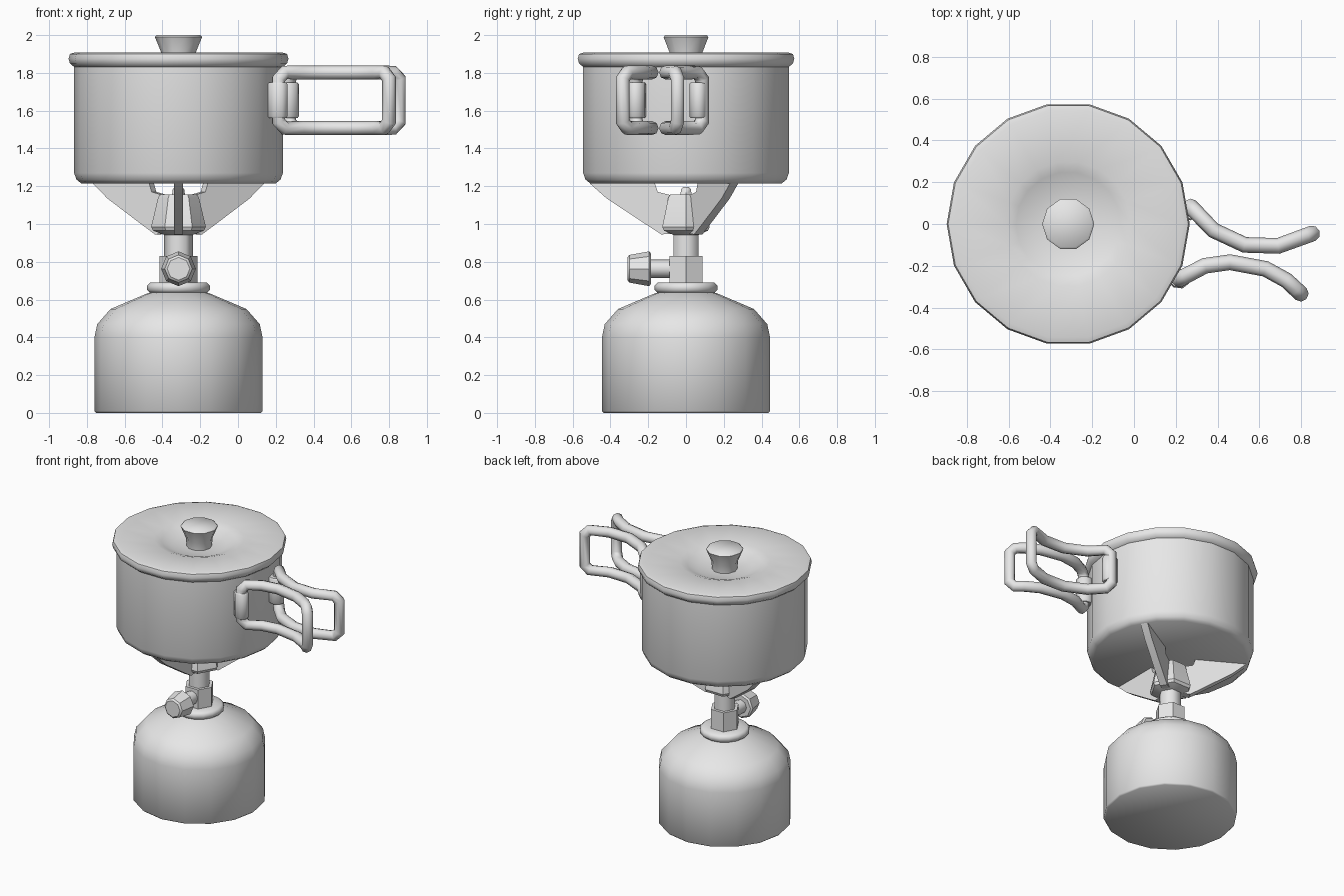
import bpy, bmesh, math
from mathutils import Vector, Matrix

if "Cube" in bpy.data.objects:
    bpy.data.objects.remove(bpy.data.objects["Cube"])

CX = -0.315  # x of the common vertical axis
metal = bpy.data.materials.new("grey metal")
metal.diffuse_color = (0.8, 0.8, 0.8, 1)
metal.use_nodes = True
metal.node_tree.nodes["Principled BSDF"].inputs["Base Color"].default_value = metal.diffuse_color


def finish(obj, angle):
    obj.data.materials.append(metal)
    bpy.ops.object.select_all(action='DESELECT')
    obj.select_set(True)
    bpy.context.view_layer.objects.active = obj
    bpy.ops.object.shade_smooth_by_angle(angle=math.radians(angle))
    return obj


def from_bmesh(name, bm, angle):
    bmesh.ops.recalc_face_normals(bm, faces=bm.faces)
    mesh = bpy.data.meshes.new(name)
    bm.to_mesh(mesh)
    bm.free()
    obj = bpy.data.objects.new(name, mesh)
    bpy.context.collection.objects.link(obj)
    return finish(obj, angle)


def lathe(name, profile, sides, matrix=None, angle=50):
    """Turn (radius, height) points around z, capping both ends."""
    bm = bmesh.new()
    rings = []
    for r, z in profile:
        rings.append([bm.verts.new((r * math.cos(2 * math.pi * i / sides),
                                    r * math.sin(2 * math.pi * i / sides), z))
                      for i in range(sides)])
    for a, b in zip(rings, rings[1:]):
        for i in range(sides):
            j = (i + 1) % sides
            bm.faces.new((a[i], a[j], b[j], b[i]))
    bm.faces.new(rings[0])
    bm.faces.new(rings[-1])
    bm.transform(matrix or Matrix.Translation((CX, 0, 0)))
    return from_bmesh(name, bm, angle)


# Gas canister with rounded shoulder
lathe("canister", [(0.435, 0), (0.445, 0.01), (0.445, 0.40), (0.43, 0.47),
                   (0.36, 0.55), (0.16, 0.635), (0.10, 0.645)], 16)
lathe("collar_ring", [(0.08, 0.635), (0.15, 0.635), (0.166, 0.65),
                      (0.166, 0.675), (0.15, 0.69), (0.08, 0.69)], 16)

# Valve, stem and burner head
lathe("valve_body", [(0.1, 0.66), (0.1, 0.83)], 6, angle=30)
lathe("stem", [(0.077, 0.82), (0.077, 0.98)], 6, angle=70)
lathe("burner_head", [(0.07, 0.94), (0.135, 0.965), (0.145, 0.985),
                      (0.108, 1.14), (0.095, 1.157)], 6, angle=30)
lathe("burner_nozzle", [(0.035, 1.15), (0.03, 1.185), (0.015, 1.197)], 6)

# Fuel control knob pointing to the front
to_front = Matrix.Translation((CX, 0, 0.763)) @ Matrix.Rotation(math.pi / 2, 4, 'X')
lathe("control_shaft", [(0.048, 0.05), (0.048, 0.2)], 8, to_front)
lathe("control_knob", [(0.08, 0.185), (0.092, 0.195), (0.073, 0.30), (0.06, 0.31)],
      8, to_front, 35)

# Three flat pot supports
LEG = [(0.51, 1.215), (0.165, 1.215), (0.15, 1.17), (0.07, 1.15), (0.05, 0.95),
       (0.13, 0.945), (0.20, 0.99), (0.42, 1.135)]
for k in range(3):
    bm = bmesh.new()
    front = [bm.verts.new((r, -0.025, z)) for r, z in LEG]
    back = [bm.verts.new((r, 0.025, z)) for r, z in LEG]
    bm.faces.new(front)
    bm.faces.new(back)
    for i in range(len(LEG)):
        j = (i + 1) % len(LEG)
        bm.faces.new((front[i], front[j], back[j], back[i]))
    bm.transform(Matrix.Translation((CX, 0, 0)) @
                 Matrix.Rotation(math.radians(30 + 120 * k), 4, 'Z'))
    from_bmesh(f"pot_support_{k + 1}", bm, 30)

# Pot, lid with a recessed middle, and lid knob
lathe("pot", [(0.515, 1.215), (0.54, 1.235), (0.553, 1.27), (0.553, 1.84)], 18)
lathe("lid", [(0.545, 1.825), (0.575, 1.85), (0.582, 1.875), (0.575, 1.90),
              (0.55, 1.908), (0.30, 1.897), (0.25, 1.88), (0.18, 1.85), (0.06, 1.845)], 18)
lathe("lid_knob", [(0.085, 1.84), (0.088, 1.90), (0.125, 1.99), (0.115, 2.0)], 10)


def wire_handle(name, plan, z0=1.508, z1=1.802, cut=0.035):
    """Closed wire loop following a plan path, with cut corners."""
    p = [Vector((x, y, 0)) for x, y in plan]
    a = p[0] + (p[1] - p[0]).normalized() * cut
    b = p[-1] + (p[-2] - p[-1]).normalized() * cut
    run = [a] + p[1:-1] + [b]
    up = Vector((0, 0, 1))
    pts = [q + up * z1 for q in run]
    pts += [p[-1] + up * (z1 - cut), p[-1] + up * (z0 + cut)]
    pts += [q + up * z0 for q in reversed(run)]
    pts += [p[0] + up * (z0 + cut), p[0] + up * (z1 - cut)]
    curve = bpy.data.curves.new(name, 'CURVE')
    curve.dimensions = '3D'
    curve.bevel_depth = 0.038
    curve.bevel_resolution = 2
    spline = curve.splines.new('POLY')
    spline.points.add(len(pts) - 1)
    for sp, q in zip(spline.points, pts):
        sp.co = (*q, 1)
    spline.use_cyclic_u = True
    obj = bpy.data.objects.new(name, curve)
    bpy.context.collection.objects.link(obj)
    bpy.ops.object.select_all(action='DESELECT')
    obj.select_set(True)
    bpy.context.view_layer.objects.active = obj
    bpy.ops.object.convert(target='MESH')
    finish(bpy.context.object, 50)


# Folding handles and the clips holding them to the pot
wire_handle("back_handle", [(0.27, 0.085), (0.38, -0.03), (0.53, -0.10),
                            (0.69, -0.105), (0.855, -0.045)])
wire_handle("front_handle", [(0.215, -0.265), (0.34, -0.2), (0.46, -0.183),
                             (0.63, -0.215), (0.73, -0.27), (0.80, -0.335)])
for name, x, y in (("back_clip", 0.265, 0.065), ("front_clip", 0.21, -0.26)):
    turn = math.atan2(y, x - CX)
    place = (Matrix.Translation((x, y, 0)) @ Matrix.Rotation(turn, 4, 'Z') @
             Matrix.Diagonal((1.1, 0.9, 1, 1)))
    lathe(name, [(0.045, 1.56), (0.053, 1.57), (0.053, 1.74), (0.045, 1.75)], 8, place)
